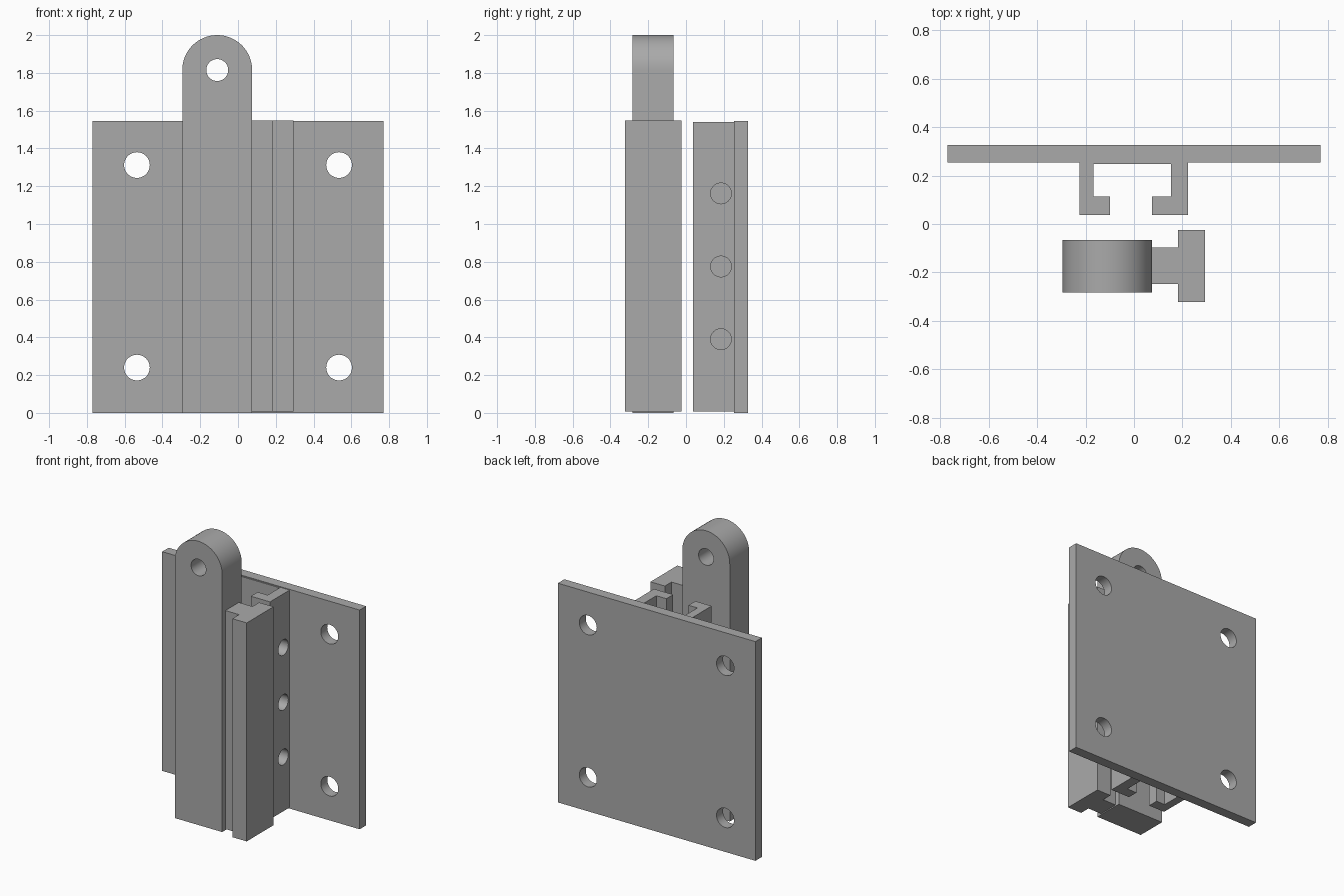
import bpy, bmesh, math
from mathutils import Vector

if "Cube" in bpy.data.objects:
    bpy.data.objects.remove(bpy.data.objects["Cube"])

grey = bpy.data.materials.new("plain grey")
grey.diffuse_color = (0.4, 0.4, 0.4, 1)
grey.use_nodes = True
grey.node_tree.nodes["Principled BSDF"].inputs["Base Color"].default_value = grey.diffuse_color


def prism(name, points, direction):
    """Extrude a closed planar outline along a direction."""
    bm = bmesh.new()
    face = bm.faces.new([bm.verts.new(p) for p in points])
    out = bmesh.ops.extrude_face_region(bm, geom=[face])
    verts = [v for v in out["geom"] if isinstance(v, bmesh.types.BMVert)]
    bmesh.ops.translate(bm, verts=verts, vec=Vector(direction))
    bmesh.ops.recalc_face_normals(bm, faces=bm.faces)
    mesh = bpy.data.meshes.new(name)
    bm.to_mesh(mesh)
    bm.free()
    mesh.materials.append(grey)
    obj = bpy.data.objects.new(name, mesh)
    bpy.context.collection.objects.link(obj)
    return obj


def upright(name, outline, z0, z1):
    return prism(name, [(x, y, z0) for x, y in outline], (0, 0, z1 - z0))


def drill(obj, center, radius, depth, rotation):
    """Cut one round hole, then discard the cutter."""
    bpy.ops.mesh.primitive_cylinder_add(vertices=48, radius=radius, depth=depth,
                                        location=center, rotation=rotation)
    cutter = bpy.context.object
    cutter.data.materials.append(grey)
    mod = obj.modifiers.new("hole", "BOOLEAN")
    mod.operation, mod.solver, mod.object = "DIFFERENCE", "EXACT", cutter
    bpy.context.view_layer.objects.active = obj
    bpy.ops.object.modifier_apply(modifier=mod.name)
    bpy.data.objects.remove(cutter)


def smooth(obj):
    bpy.ops.object.select_all(action="DESELECT")
    obj.select_set(True)
    bpy.context.view_layer.objects.active = obj
    bpy.ops.object.shade_smooth_by_angle(angle=math.radians(30))


ALONG_Y = (math.pi / 2, 0, 0)
ALONG_X = (0, math.pi / 2, 0)

# Mounting plate with four screw holes
plate = upright("mounting_plate", [(-.77, .255), (.77, .255), (.77, .327), (-.77, .327)], 0, 1.545)
for x in (-.535, .535):
    for z in (.24, 1.312):
        drill(plate, (x, .29, z), .068, .3, ALONG_Y)

# Slotted guide channel, side holes only in its right wall
channel = upright("guide_channel", [
    (-.226, .256), (-.226, .037), (-.099, .037), (-.099, .113), (-.168, .113), (-.168, .247),
    (.152, .247), (.152, .113), (.074, .113), (.074, .037), (.224, .037), (.224, .256)], .008, 1.54)
for z in (.39, .775, 1.162):
    drill(channel, (.2, .185, z), .055, .2, ALONG_X)

# Upright bar with a rounded, drilled top
cx, cz, r = -.11, 1.815, .185
arc = [(cx + r * math.cos(math.pi * i / 32), -.283, cz + r * math.sin(math.pi * i / 32))
       for i in range(33)]
bar = prism("pivot_bar", [(cx - r, -.283, 0), (cx + r, -.283, 0)] + arc, (0, .217, 0))
drill(bar, (cx, -.17, cz), .058, .5, ALONG_Y)

# T-shaped sliding rail beside the bar
upright("slide_rail", [
    (.075, -.248), (.182, -.248), (.182, -.323), (.294, -.323),
    (.294, -.024), (.182, -.024), (.182, -.098), (.075, -.098)], .008, 1.548)

for part in (plate, channel, bar):
    smooth(part)
